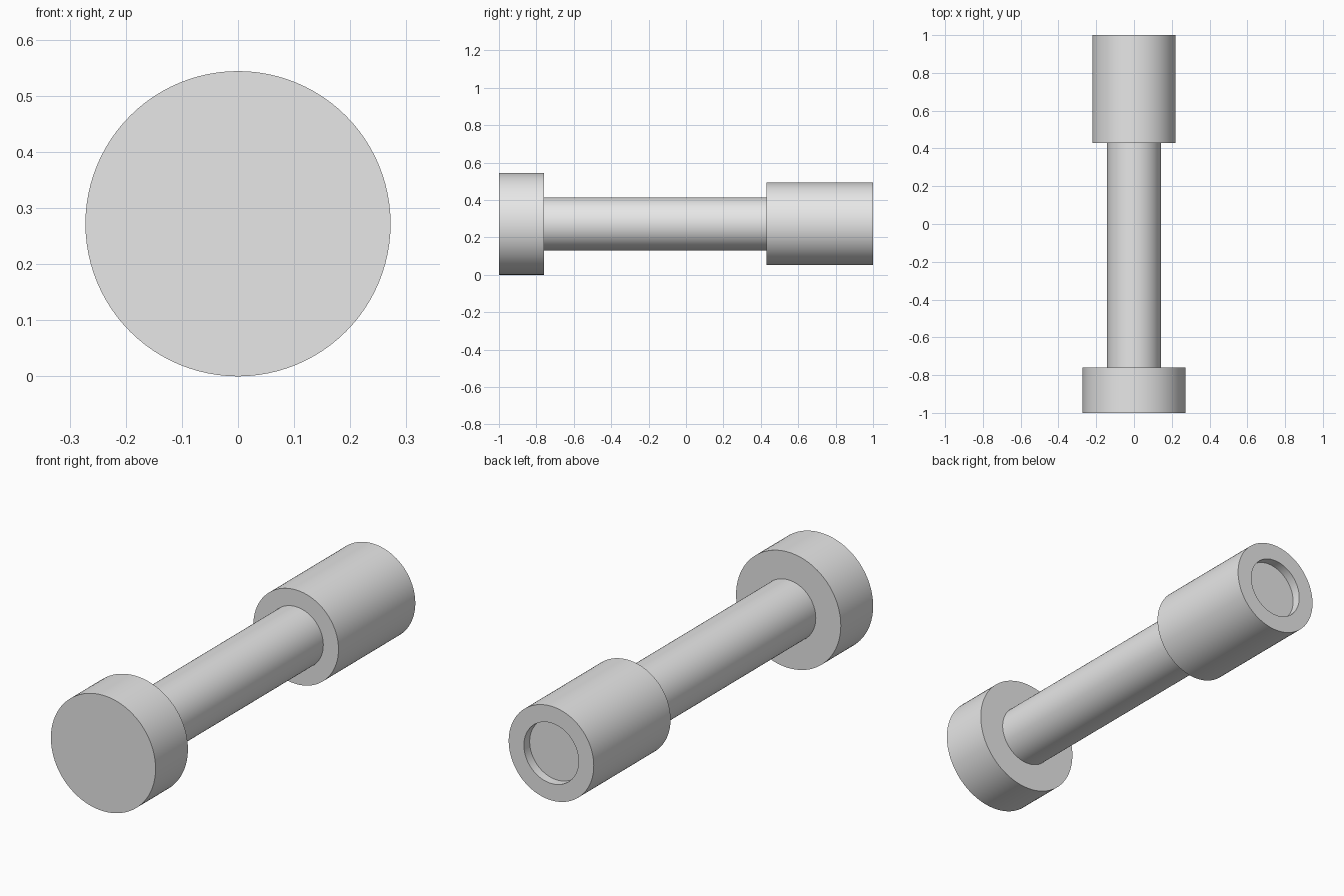
import bpy
import math

cube = bpy.data.objects.get("Cube")
if cube:
    bpy.data.objects.remove(cube, do_unlink=True)

SEGMENTS = 96
AXIS_Z = 0.272

grey = bpy.data.materials.new("plain_grey")
grey.use_nodes = True
grey.diffuse_color = (0.8, 0.8, 0.8, 1)
grey.node_tree.nodes["Principled BSDF"].inputs["Base Color"].default_value = (0.8, 0.8, 0.8, 1)


def finish(obj, name):
    obj.name = name
    obj.data.materials.append(grey)
    bpy.ops.object.select_all(action="DESELECT")
    obj.select_set(True)
    bpy.context.view_layer.objects.active = obj
    bpy.ops.object.shade_smooth_by_angle(angle=math.radians(30))


def rod(name, radius, y0, y1):
    """Solid cylinder lying along y."""
    bpy.ops.mesh.primitive_cylinder_add(
        vertices=SEGMENTS, radius=radius, depth=y1 - y0,
        location=(0, (y0 + y1) / 2, AXIS_Z), rotation=(math.pi / 2, 0, 0))
    finish(bpy.context.object, name)


def tube(name, outer, inner, y0, y1):
    """Open-ended sleeve along y, swept from a rectangular section."""
    section = [(outer, y0), (outer, y1), (inner, y1), (inner, y0)]
    n = len(section)
    verts, faces = [], []
    for i in range(SEGMENTS):
        a = math.tau * i / SEGMENTS
        verts += [(r * math.sin(a), y, AXIS_Z + r * math.cos(a)) for r, y in section]
        j = (i + 1) % SEGMENTS
        for k in range(n):
            m = (k + 1) % n
            faces.append((i * n + k, i * n + m, j * n + m, j * n + k))
    mesh = bpy.data.meshes.new(name)
    mesh.from_pydata(verts, [], faces)
    obj = bpy.data.objects.new(name, mesh)
    bpy.context.collection.objects.link(obj)
    # Make the surface face outward
    bpy.context.view_layer.objects.active = obj
    bpy.ops.object.mode_set(mode="EDIT")
    bpy.ops.mesh.select_all(action="SELECT")
    bpy.ops.mesh.normals_make_consistent(inside=False)
    bpy.ops.object.mode_set(mode="OBJECT")
    finish(obj, name)


# Wide head at the front
rod("head", AXIS_Z, -1.0, -0.76)
# Shaft running from the head into the sleeve, ending just short of its rim
rod("shaft", 0.142, -0.76, 0.957)
# Sleeve around the back end of the shaft, leaving a shallow recess
tube("sleeve", 0.221, 0.142, 0.43, 1.0)
